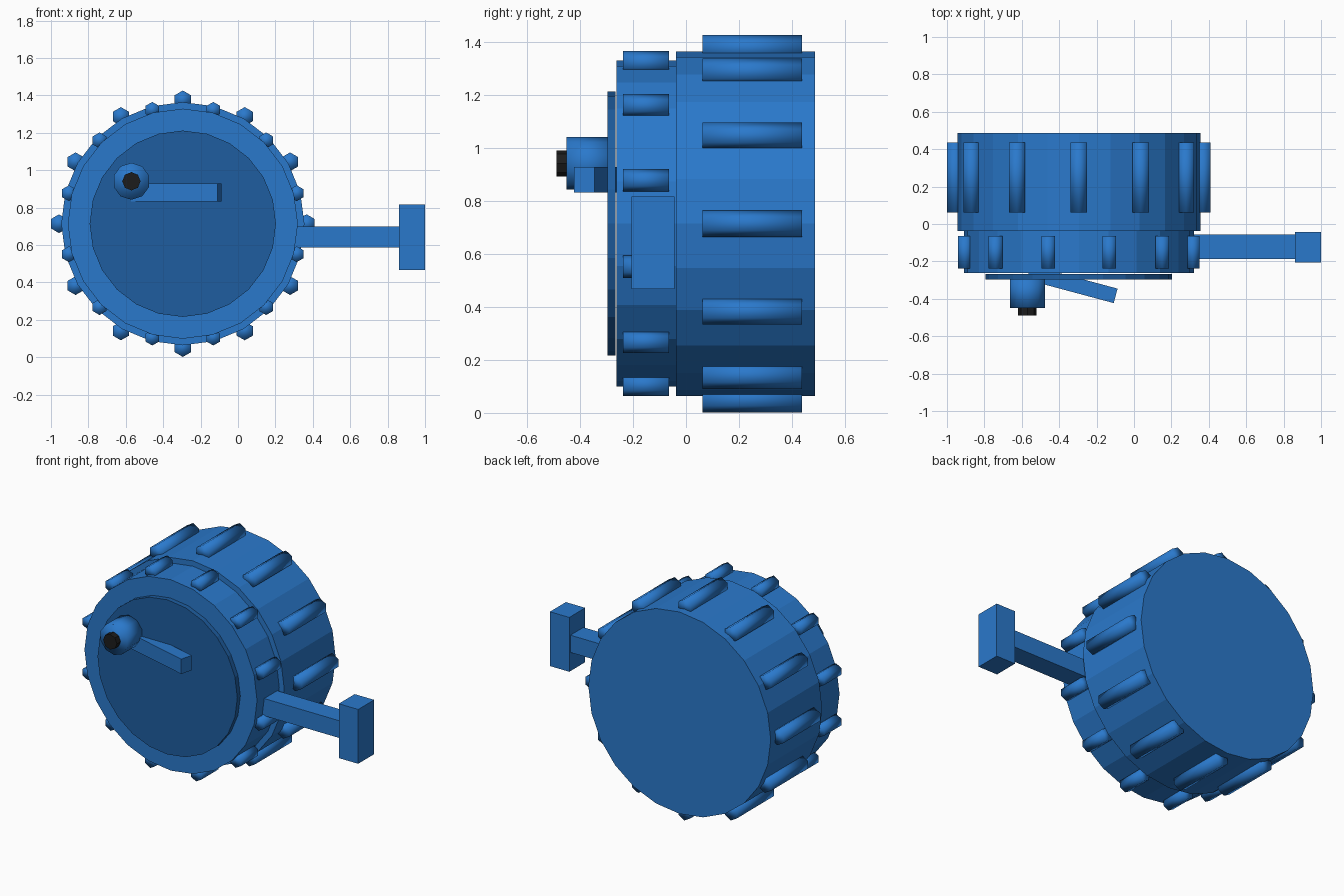
import bpy
from math import pi, sin, cos, radians

if "Cube" in bpy.data.objects:
    bpy.data.objects.remove(bpy.data.objects["Cube"])

CX, CZ = -0.295, 0.714  # axis of the drums


def material(name, rgb):
    m = bpy.data.materials.new(name)
    m.diffuse_color = (*rgb, 1)
    m.use_nodes = True
    m.node_tree.nodes["Principled BSDF"].inputs["Base Color"].default_value = m.diffuse_color
    return m


blue = material("blue", (0.023, 0.19, 0.60))
dark_blue = material("dark_blue", (0.013, 0.11, 0.35))
black = material("black", (0.012, 0.012, 0.012))


def finish(name, mat, smooth=False):
    o = bpy.context.object
    o.name = name
    o.data.materials.append(mat)
    if smooth:
        bpy.ops.object.shade_smooth()
    return o


def cyl(name, x, z, y0, y1, r, sides, mat, smooth=False):
    """Cylinder along y with a vertex pointing straight up."""
    bpy.ops.mesh.primitive_cylinder_add(
        vertices=sides, radius=r, depth=y1 - y0,
        location=(x, (y0 + y1) / 2, z), rotation=(-pi / 2, 0, 0))
    o = finish(name, mat, smooth)
    # keep the first vertex on top
    top = max((o.matrix_basis @ v.co).z for v in o.data.vertices)
    if top < z + r * 0.999:
        o.rotation_euler.x = pi / 2
    return o


def box(name, x, y, z, mat, turn=0):
    size = [b - a for a, b in (x, y, z)]
    mid = [(a + b) / 2 for a, b in (x, y, z)]
    bpy.ops.mesh.primitive_cube_add(size=1, location=mid, rotation=(0, 0, turn))
    bpy.context.object.scale = size
    return finish(name, mat)


# Stepped drum body and face plate
cyl("rear_drum", CX, CZ, -0.037, 0.487, 0.65, 24, blue)
cyl("front_drum", CX, CZ, -0.263, -0.037, 0.615, 24, blue)
cyl("face_plate", CX, CZ, -0.297, -0.266, 0.498, 24, dark_blue)

# Grip ribs around both drums
for i in range(12):
    a = radians(30 * i)
    cyl("rear_rib", CX + 0.662 * cos(a), CZ + 0.662 * sin(a),
        0.062, 0.437, 0.05, 6, blue, True)
    a += radians(15)
    cyl("front_rib", CX + 0.63 * cos(a), CZ + 0.63 * sin(a),
        -0.238, -0.064, 0.0425, 6, blue, True)

# Knob with dark tip and slanted lever on the face
cyl("knob", -0.57, 0.941, -0.45, -0.28, 0.099, 10, blue, True)
cyl("knob_tip", -0.57, 0.941, -0.489, -0.44, 0.049, 8, black)
box("lever", (-0.57, -0.09), (-0.362, -0.282), (0.832, 0.928), blue, radians(-15))

# Side crank arm and handle
box("crank_arm", (0.29, 0.87), (-0.187, -0.055), (0.587, 0.698), blue)
box("crank_handle", (0.862, 1.0), (-0.205, -0.043), (0.467, 0.817), blue)
